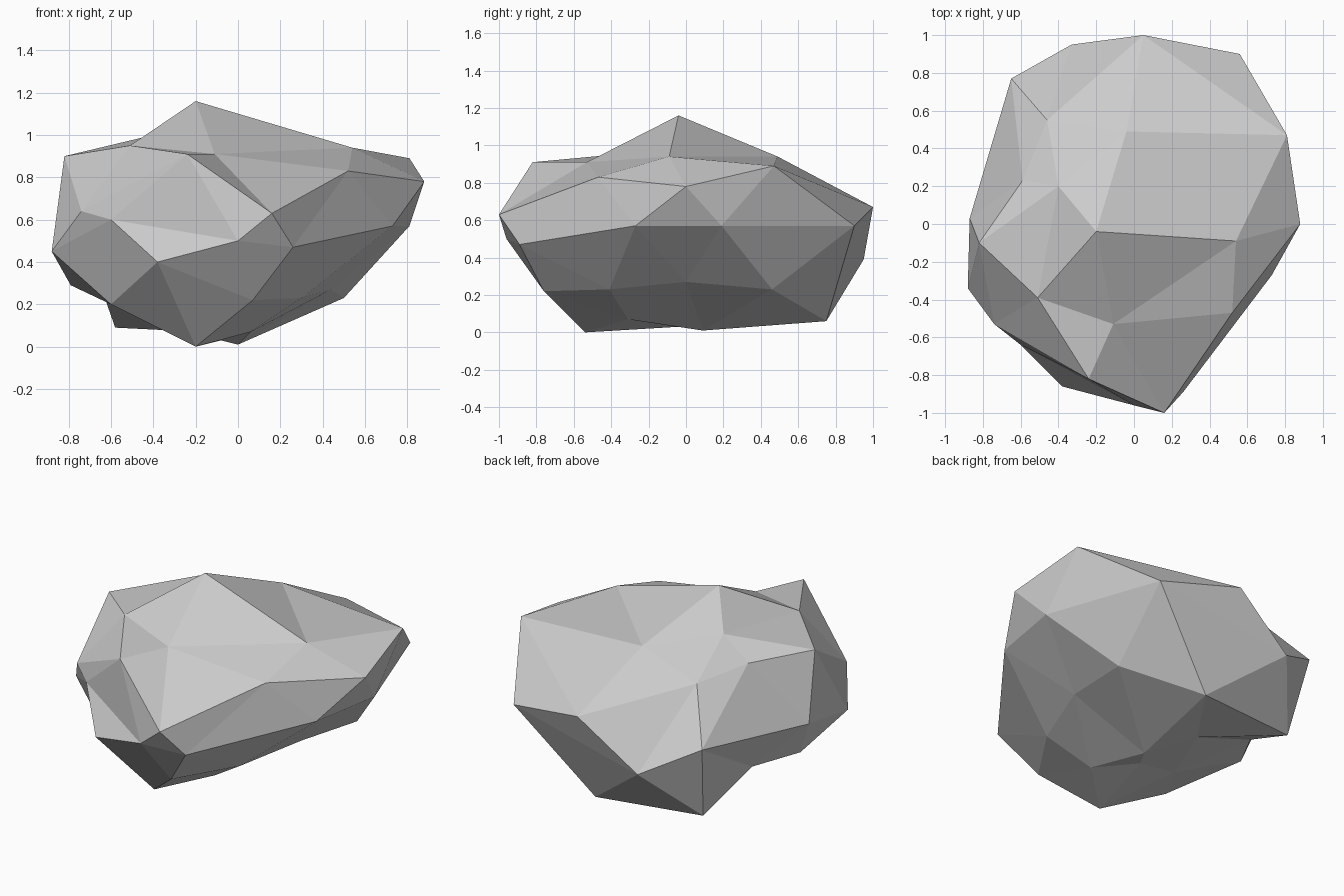
import bpy
import bmesh
from mathutils import Vector

# Remove the default object
default_cube = bpy.data.objects.get("Cube")
if default_cube:
    bpy.data.objects.remove(default_cube, do_unlink=True)


def make_material(name, value):
    """One plain grey shown both in the viewport and in a render."""
    material = bpy.data.materials.new(name)
    material.use_nodes = True
    colour = (value, value, value, 1)
    material.diffuse_color = colour
    shader = material.node_tree.nodes["Principled BSDF"]
    shader.inputs["Base Color"].default_value = colour
    shader.inputs["Roughness"].default_value = 0.9
    return material


# Level outlines of the boulder, counter-clockwise from +x, in hundredths
peak = [(-20, -4, 116)]
crown = [(54, -9, 94), (-4, 49, 94), (-40, 20, 100), (-51, -39, 95), (-11, -53, 91)]
shoulder = [(88, 0, 78), (81, 47, 89), (5, 100, 67), (-46, 55, 84), (-59, 23, 88),
            (-82, -10, 90), (-74, -53, 64), (-24, -82, 91), (16, -100, 63), (52, -47, 83)]
waist = [(73, -27, 57), (81, 19, 57), (56, 90, 57), (-33, 95, 39), (-65, 77, 56),
         (-87, 3, 50), (-88, -34, 45), (-60, -64, 60), (0, -96, 50), (26, -89, 47)]
skirt = [(44, 0, 27), (50, 46, 23), (10, 75, 6), (-58, 66, 9), (-64, 26, 26),
         (-79, 0, 29), (-60, -44, 20), (-38, -86, 40), (7, -76, 22), (30, -41, 23)]
foot = [(0, 9, 1), (-18, 34, 7), (-38, -10, 11), (-20, -54, 0), (6, -31, 7)]
base = [(-8, -4, 3)]

bm = bmesh.new()


def add_ring(points):
    return [bm.verts.new(Vector(point) / 100) for point in points]


def fan(tip, ring):
    """Close a ring with triangles meeting at one tip."""
    for i, vert in enumerate(ring):
        bm.faces.new((tip, ring[i - 1], vert))


def cap_band(inner, outer):
    """Join a ring to one with twice as many points."""
    count = len(inner)
    for i, vert in enumerate(inner):
        before, middle = outer[2 * i - 1], outer[2 * i]
        after = outer[2 * i + 1]
        bm.faces.new((vert, before, middle))
        bm.faces.new((vert, middle, after))
        bm.faces.new((vert, after, inner[(i + 1) % count]))


def side_band(upper, lower):
    """Join two equal rings with a zigzag of triangles."""
    count = len(upper)
    for i, vert in enumerate(upper):
        following = (i + 1) % count
        bm.faces.new((vert, lower[i], lower[following]))
        bm.faces.new((vert, lower[following], upper[following]))


rings = [add_ring(ring) for ring in (peak, crown, shoulder, waist, skirt, foot, base)]
top, crown_v, shoulder_v, waist_v, skirt_v, foot_v, bottom = rings

# Faceted skin from the peak down to the underside
fan(top[0], crown_v)
cap_band(crown_v, shoulder_v)
side_band(shoulder_v, waist_v)
side_band(waist_v, skirt_v[-1:] + skirt_v[:-1])
cap_band(foot_v, skirt_v[1:] + skirt_v[:1])
fan(bottom[0], foot_v)
bmesh.ops.recalc_face_normals(bm, faces=bm.faces[:])

# Flat-shaded boulder object
mesh = bpy.data.meshes.new("boulder")
bm.to_mesh(mesh)
bm.free()
mesh.materials.append(make_material("stone_grey", 0.6))
boulder = bpy.data.objects.new("boulder", mesh)
bpy.context.collection.objects.link(boulder)
